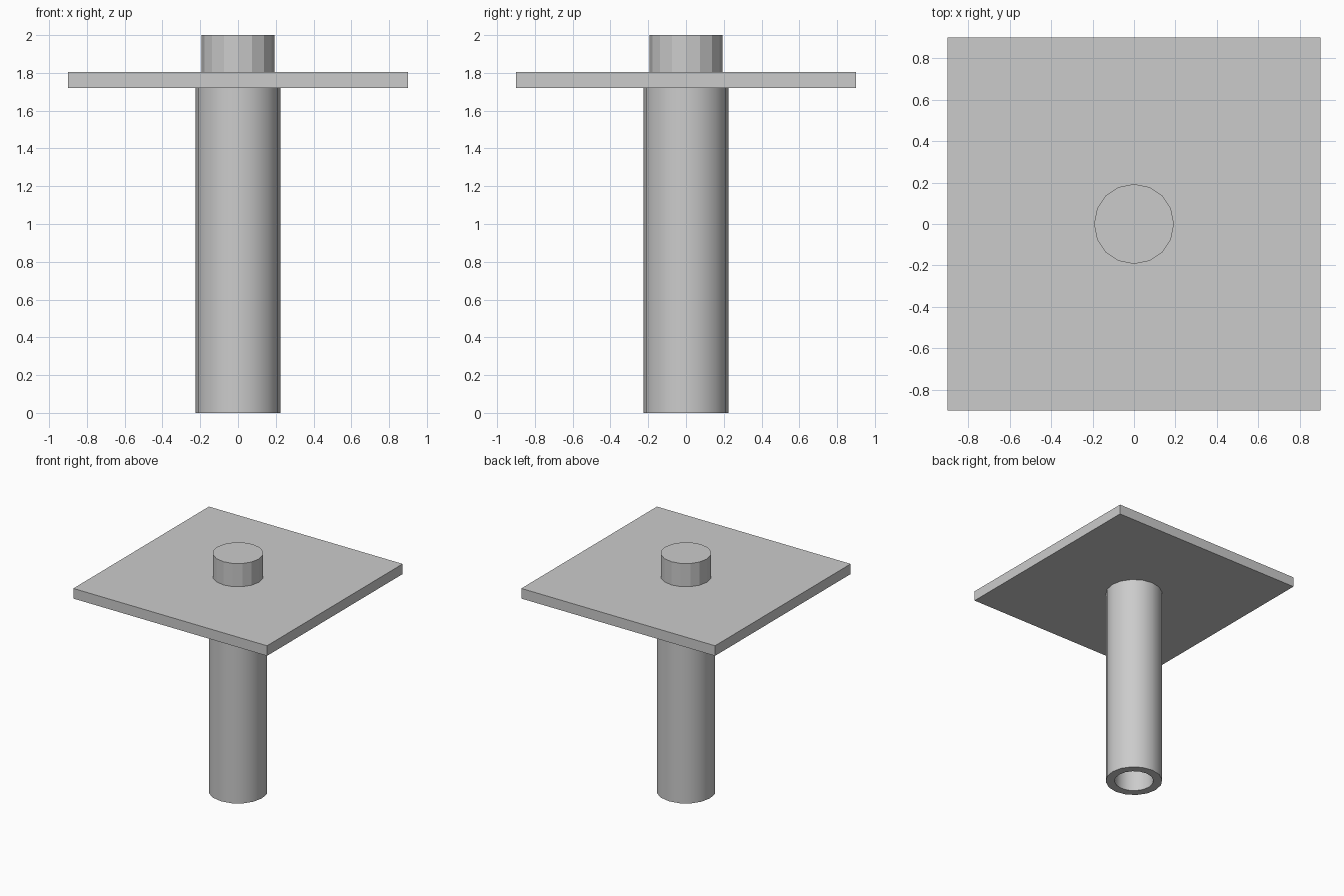
import bpy, bmesh, math

if "Cube" in bpy.data.objects:
    bpy.data.objects.remove(bpy.data.objects["Cube"])

SIDES = 16


def make_object(name, bm):
    bmesh.ops.recalc_face_normals(bm, faces=bm.faces)
    mesh = bpy.data.meshes.new(name)
    bm.to_mesh(mesh)
    bm.free()
    obj = bpy.data.objects.new(name, mesh)
    bpy.context.collection.objects.link(obj)
    return obj


def ring(bm, radius, z):
    angles = [2 * math.pi * i / SIDES for i in range(SIDES)]
    return [bm.verts.new((radius * math.cos(a), radius * math.sin(a), z)) for a in angles]


# Hollow post: closed rectangular wall profile swept around z
bm = bmesh.new()
profile = [(0.225, 0.0), (0.225, 1.72), (0.155, 1.72), (0.155, 0.0)]
rings = [ring(bm, r, z) for r, z in profile]
for k, lower in enumerate(rings):
    upper = rings[(k + 1) % len(rings)]
    for i in range(SIDES):
        j = (i + 1) % SIDES
        bm.faces.new((lower[i], lower[j], upper[j], upper[i]))
post = make_object("hollow_post", bm)
bpy.context.view_layer.objects.active = post
post.select_set(True)
bpy.ops.object.shade_smooth_by_angle(angle=math.radians(35))

# Square plate
bm = bmesh.new()
bmesh.ops.create_cube(bm, size=1)
bmesh.ops.scale(bm, vec=(1.8, 1.8, 0.085), verts=bm.verts)
bmesh.ops.translate(bm, vec=(0, 0, 1.7625), verts=bm.verts)
make_object("square_plate", bm)

# Faceted peg on top
bm = bmesh.new()
bottom, top = ring(bm, 0.193, 1.805), ring(bm, 0.193, 2.0)
bm.faces.new(bottom)
bm.faces.new(top)
for i in range(SIDES):
    j = (i + 1) % SIDES
    bm.faces.new((bottom[i], bottom[j], top[j], top[i]))
make_object("top_peg", bm)
